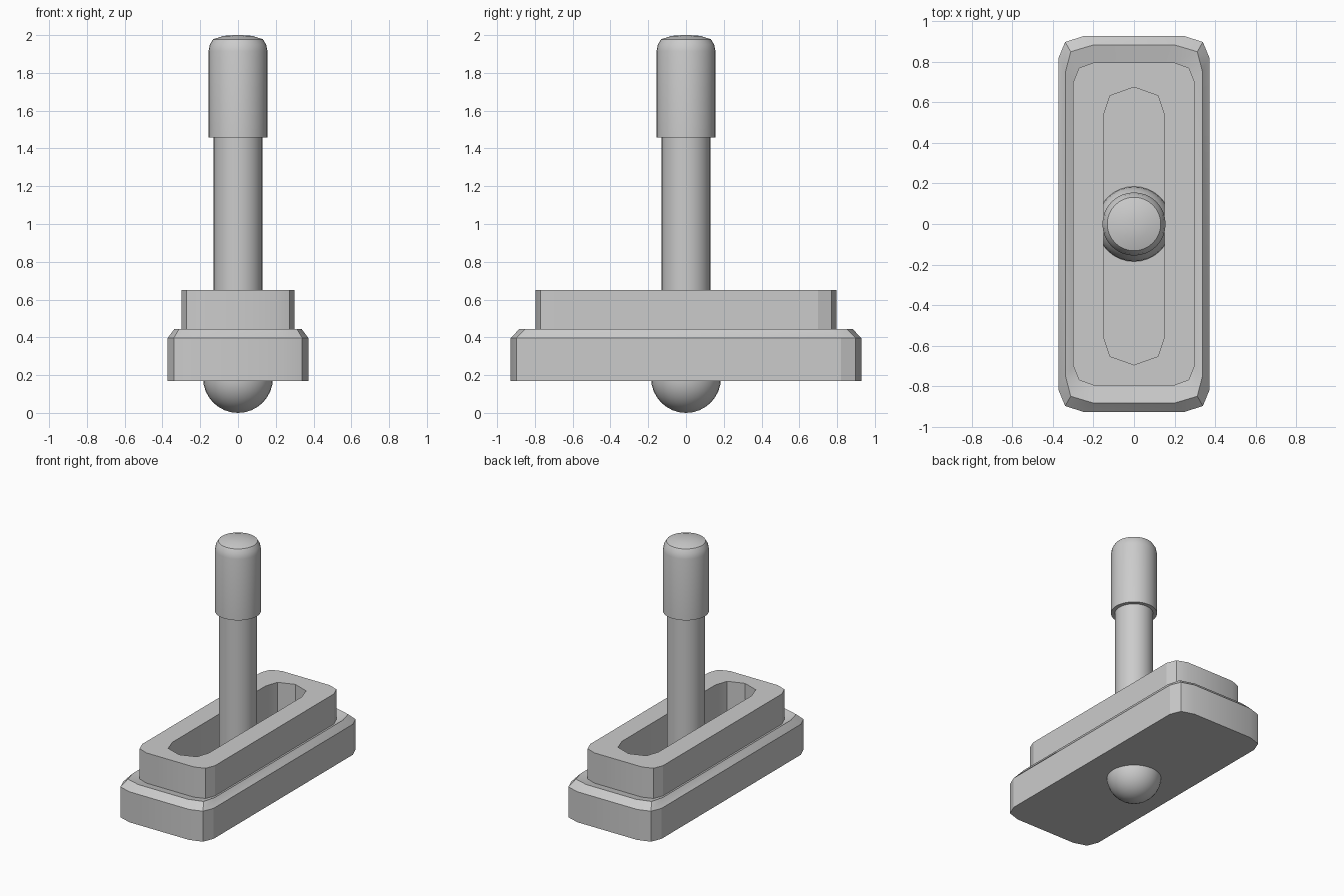
import bpy, bmesh
from math import radians, cos, sin, tau

if "Cube" in bpy.data.objects:
    bpy.data.objects.remove(bpy.data.objects["Cube"])


def finish(bm, name, smooth):
    bmesh.ops.remove_doubles(bm, verts=bm.verts, dist=1e-5)
    bmesh.ops.recalc_face_normals(bm, faces=bm.faces)
    mesh = bpy.data.meshes.new(name)
    bm.to_mesh(mesh)
    bm.free()
    ob = bpy.data.objects.new(name, mesh)
    bpy.context.collection.objects.link(ob)
    bpy.ops.object.select_all(action='DESELECT')
    bpy.context.view_layer.objects.active = ob
    ob.select_set(True)
    if smooth:
        bpy.ops.object.shade_smooth_by_angle(angle=radians(smooth))
    return ob


def loft(bm, rings):
    """Skin closed rings of equal length and cap both ends."""
    loops = [[bm.verts.new(p) for p in r] for r in rings]
    n = len(loops[0])
    for a, b in zip(loops, loops[1:]):
        for i in range(n):
            j = (i + 1) % n
            bm.faces.new((a[i], a[j], b[j], b[i]))
    bm.faces.new(loops[0])
    bm.faces.new(loops[-1])


def outline(corner, z, dy=0.0):
    """Mirror a three-point corner (from +y side to +x side) into a closed ring."""
    c, r = corner, corner[::-1]
    pts = c + [(x, -y) for x, y in r] + [(-x, -y) for x, y in c] + [(-x, y) for x, y in r]
    return [(x, y + dy, z) for x, y in pts]


def lathe(name, profile, n=32):
    bm = bmesh.new()
    loft(bm, [[(r * cos(tau * i / n), r * sin(tau * i / n), z) for i in range(n)]
              for r, z in profile])
    return finish(bm, name, 40)


# Stepped housing with the lever slot sunk into it
slot = [(0.0, 0.685), (0.118, 0.643), (0.15, 0.547)]
collar = [(0.195, 0.798), (0.272, 0.77), (0.30, 0.70)]
rim = [(0.205, 0.882), (0.312, 0.85), (0.337, 0.755)]
base = [(0.246, 0.928), (0.34, 0.898), (0.372, 0.82)]
bm = bmesh.new()
loft(bm, [outline(slot, 0.18, -0.01), outline(slot, 0.65, -0.01),
          outline(collar, 0.65), outline(collar, 0.425),
          outline(rim, 0.444), outline(base, 0.397), outline(base, 0.17)])
finish(bm, "slotted_housing", 20)

# Pivot ball at the foot of the lever
bm = bmesh.new()
bmesh.ops.create_uvsphere(bm, u_segments=32, v_segments=16, radius=0.185)
bmesh.ops.translate(bm, verts=bm.verts, vec=(0, 0, 0.185))
finish(bm, "pivot_ball", 40)

# Lever shaft and its grip
lathe("lever_shaft", [(0.129, 0.22), (0.129, 1.47)])
lathe("lever_grip", [(0.12, 1.457), (0.156, 1.457), (0.156, 1.915), (0.149, 1.95),
                     (0.132, 1.978), (0.075, 1.996), (0.02, 2.0)])
